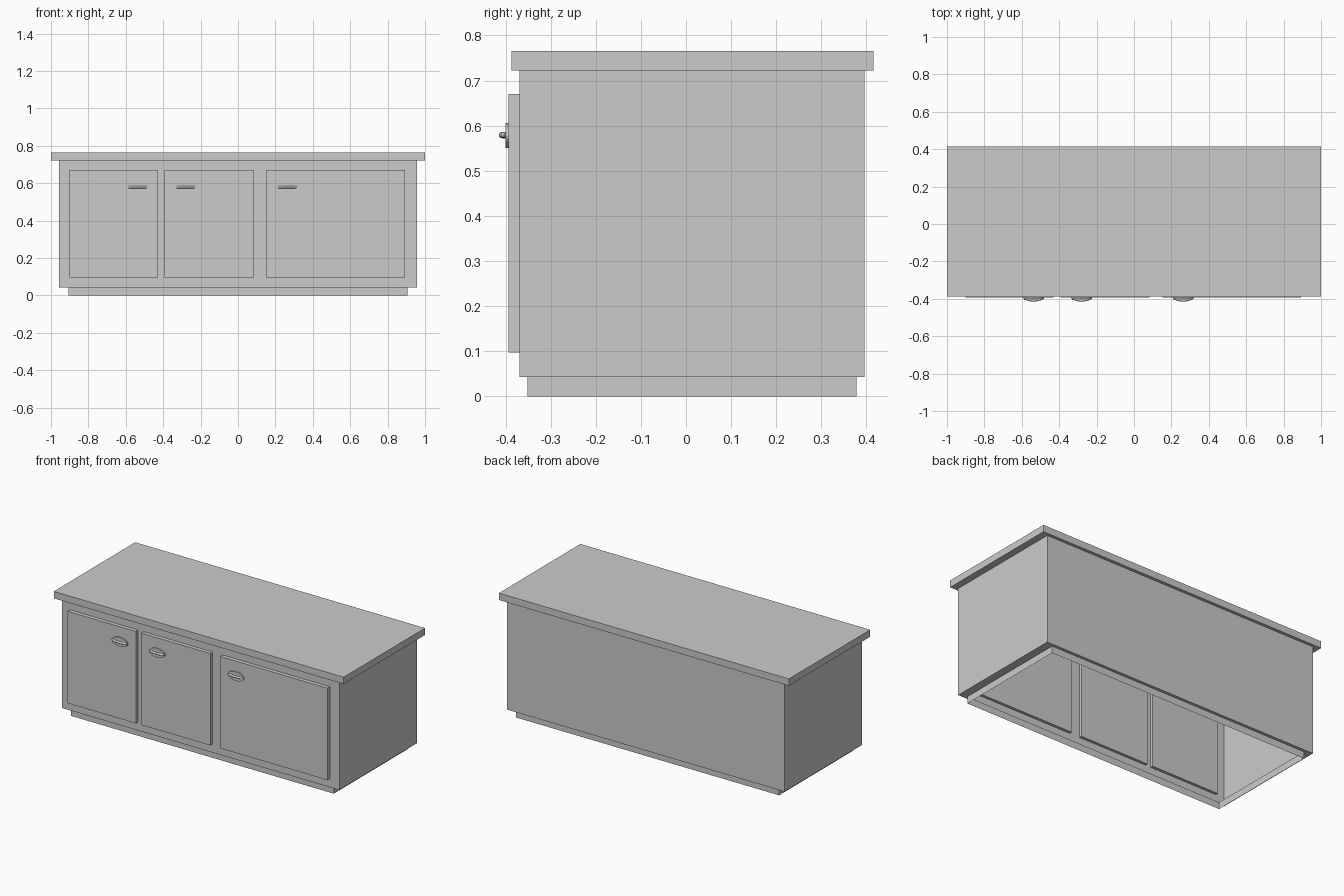
import bpy, bmesh, math
from mathutils import Matrix

if "Cube" in bpy.data.objects:
    bpy.data.objects.remove(bpy.data.objects["Cube"])


def add_object(name, bm):
    mesh = bpy.data.meshes.new(name)
    bmesh.ops.recalc_face_normals(bm, faces=bm.faces)
    bm.to_mesh(mesh)
    bm.free()
    obj = bpy.data.objects.new(name, mesh)
    bpy.context.collection.objects.link(obj)
    return obj


def box(name, x0, x1, y0, y1, z0, z1):
    bm = bmesh.new()
    bmesh.ops.create_cube(bm, size=1, matrix=(
        Matrix.Translation(((x0 + x1) / 2, (y0 + y1) / 2, (z0 + z1) / 2))
        @ Matrix.Diagonal((x1 - x0, y1 - y0, z1 - z0, 1))))
    return add_object(name, bm)


def ring_shell(name, levels):
    """Open shell through stacked rectangles (half width, y0, y1, z)."""
    bm = bmesh.new()
    rings = [[bm.verts.new((x, y, z)) for x, y in ((-w, y0), (w, y0), (w, y1), (-w, y1))]
             for w, y0, y1, z in levels]
    for a, b in zip(rings, rings[1:]):
        for i in range(4):
            j = (i + 1) % 4
            bm.faces.new((a[i], a[j], b[j], b[i]))
    return add_object(name, bm)


# Hollow cabinet: recessed plinth, ledge and walls, open underneath
ring_shell("cabinet_body", [
    (0.907, -0.351, 0.378, 0.0),
    (0.907, -0.351, 0.378, 0.043),
    (0.957, -0.369, 0.396, 0.043),
    (0.957, -0.369, 0.396, 0.722)])

# Overhanging worktop
box("countertop", -1, 1, -0.387, 0.415, 0.722, 0.765)

# Doors run through the front wall and show on the inside too
doors = [("left", -0.90, -0.43, -0.537),
         ("middle", -0.392, 0.084, -0.280),
         ("right", 0.153, 0.892, 0.263)]
for side, x0, x1, hx in doors:
    box(side + "_door", x0, x1, -0.393, -0.352, 0.097, 0.67)

    # Oval plate behind the pull
    bm = bmesh.new()
    bmesh.ops.create_cone(bm, cap_ends=True, segments=24, radius1=1, radius2=1, depth=1,
                          matrix=Matrix.Translation((hx, -0.3955, 0.578))
                          @ Matrix.Diagonal((0.055, 0.009, 0.028, 1))
                          @ Matrix.Rotation(math.pi / 2, 4, 'X'))
    plate = add_object(side + "_handle_plate", bm)

    # Bowed round bar of the pull
    curve = bpy.data.curves.new(side + "_handle", 'CURVE')
    curve.dimensions = '3D'
    curve.bevel_depth = 0.007
    curve.bevel_resolution = 2
    curve.use_fill_caps = True
    path = curve.splines.new('POLY')
    path.points.add(8)
    for i, p in enumerate(path.points):
        t = i / 4 - 1
        p.co = (hx + 0.048 * t, -0.408 + 0.012 * t * t, 0.579, 1)
    path.use_smooth = True
    bar = bpy.data.objects.new(side + "_handle", curve)
    bpy.context.collection.objects.link(bar)
